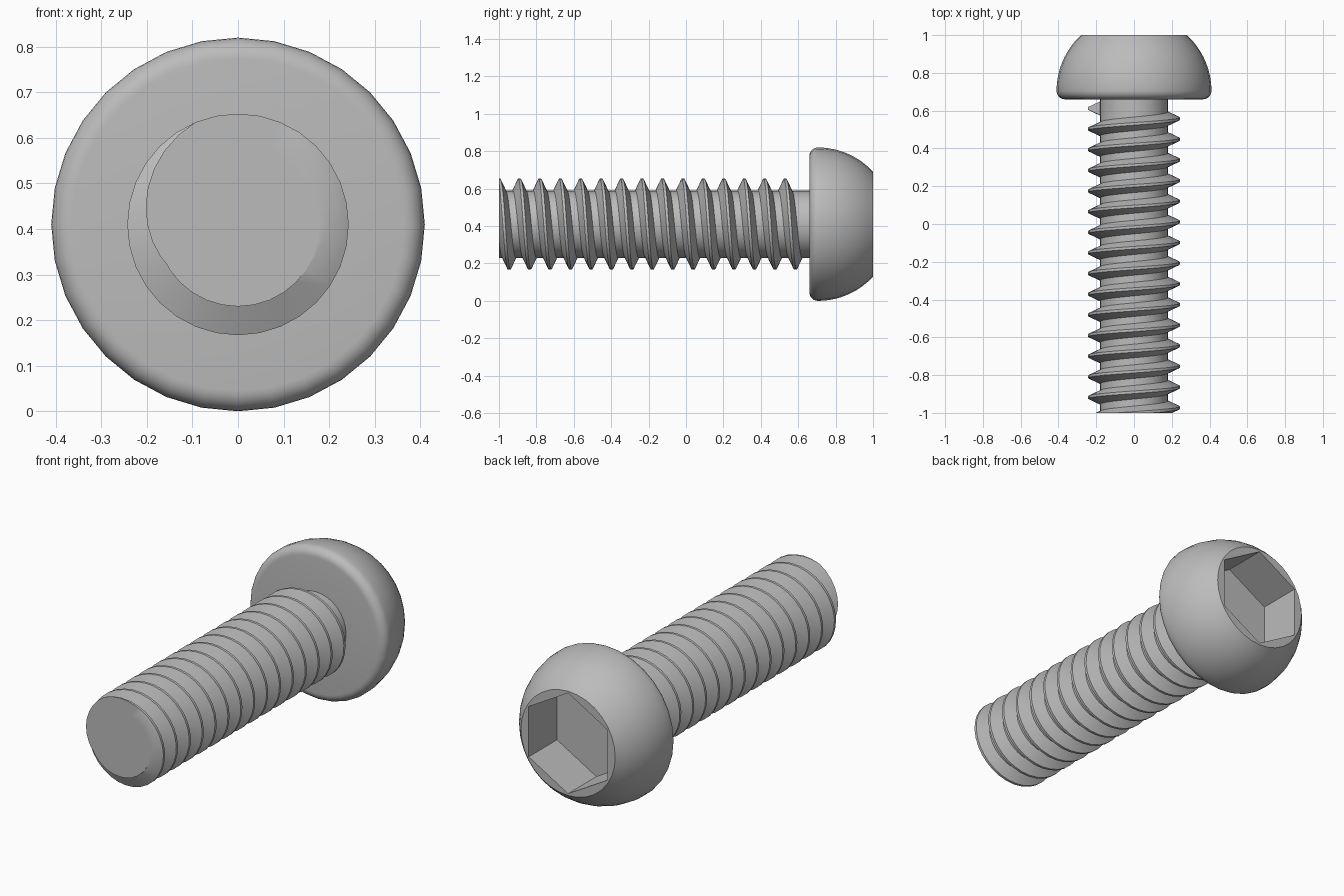
import bpy, bmesh
from math import sin, cos, pi, radians, sqrt

cube = bpy.data.objects.get("Cube")
if cube:
    bpy.data.objects.remove(cube, do_unlink=True)

AXIS_Z = 0.41      # height of the screw axis
SEGMENTS = 32
ROOT, CREST = 0.18, 0.243
PITCH = 0.1093
FRONT, HEAD_BASE, BACK = -1.0, 0.66, 1.0

steel = bpy.data.materials.new("grey_steel")
steel.use_nodes = True
steel.diffuse_color = (0.5, 0.5, 0.5, 1)
steel.node_tree.nodes["Principled BSDF"].inputs["Base Color"].default_value = (0.5, 0.5, 0.5, 1)


def point(r, angle, y):
    """Point around the screw axis, angle measured clockwise from the top."""
    return (r * sin(angle), y, AXIS_Z + r * cos(angle))


def ring(bm, r, y, n=SEGMENTS):
    return [bm.verts.new(point(r, 2 * pi * i / n, y)) for i in range(n)]


def bridge(bm, a, b):
    n = len(a)
    for i in range(n):
        j = (i + 1) % n
        bm.faces.new((a[i], a[j], b[j], b[i]))


def loop_edges(bm, verts):
    n = len(verts)
    pairs = [(verts[i], verts[(i + 1) % n]) for i in range(n)]
    return [bm.edges.get(p) or bm.edges.new(p) for p in pairs]


def finish(bm, name):
    bmesh.ops.recalc_face_normals(bm, faces=bm.faces)
    mesh = bpy.data.meshes.new(name)
    bm.to_mesh(mesh)
    bm.free()
    mesh.materials.append(steel)
    obj = bpy.data.objects.new(name, mesh)
    bpy.context.collection.objects.link(obj)
    bpy.ops.object.select_all(action='DESELECT')
    obj.select_set(True)
    bpy.context.view_layer.objects.active = obj
    bpy.ops.object.shade_smooth_by_angle(angle=radians(30))


# Domed head: flat underside, rounded rim, spherical dome
bm = bmesh.new()
fillet, dome = 0.045, 0.40
profile = [(0.1, HEAD_BASE)]
for i in range(7):
    a = pi / 2 * i / 6
    profile.append((0.41 - fillet + fillet * sin(a), HEAD_BASE + fillet - fillet * cos(a)))
rim_y = HEAD_BASE + fillet
for i in range(1, 11):
    y = rim_y + (BACK - rim_y) * i / 10
    profile.append((0.01 + sqrt(dome ** 2 - (y - rim_y) ** 2), y))
rings = [ring(bm, r, y) for r, y in profile]
for a, b in zip(rings, rings[1:]):
    bridge(bm, a, b)
bm.faces.new(rings[0])

# Hexagonal socket sunk into the head
mouth = ring(bm, 0.27, BACK, 6)
floor = ring(bm, 0.27, BACK - 0.24, 6)
bridge(bm, mouth, floor)
bm.faces.new(floor)
bmesh.ops.triangle_fill(bm, use_beauty=True,
                        edges=loop_edges(bm, rings[-1]) + loop_edges(bm, mouth))
finish(bm, "head")

# Plain shank
bm = bmesh.new()
ends = [ring(bm, ROOT, FRONT), ring(bm, ROOT, HEAD_BASE + 0.01)]
bridge(bm, *ends)
for end in ends:
    bm.faces.new(end)
finish(bm, "shank")

# Helical thread ridge, cut flat at the front end
bm = bmesh.new()
section = [(ROOT - 0.004, -0.038), (CREST, -0.007), (CREST, 0.007), (ROOT - 0.004, 0.038)]
first, last = -SEGMENTS, int(14.75 * SEGMENTS)
sections = []
for i in range(first, last + 1):
    turn = i / SEGMENTS
    sections.append([bm.verts.new(point(r, 2 * pi * turn, FRONT + PITCH * turn + dy))
                     for r, dy in section])
for a, b in zip(sections, sections[1:]):
    bridge(bm, a, b)
bm.faces.new(sections[0])
bm.faces.new(sections[-1])
bmesh.ops.recalc_face_normals(bm, faces=bm.faces)
cut = bmesh.ops.bisect_plane(bm, geom=bm.verts[:] + bm.edges[:] + bm.faces[:], dist=1e-5,
                             plane_co=(0, FRONT, 0), plane_no=(0, -1, 0), clear_outer=True)
rim = [e for e in cut["geom_cut"] if isinstance(e, bmesh.types.BMEdge)]
bmesh.ops.triangle_fill(bm, edges=rim, use_beauty=True)
finish(bm, "thread")
